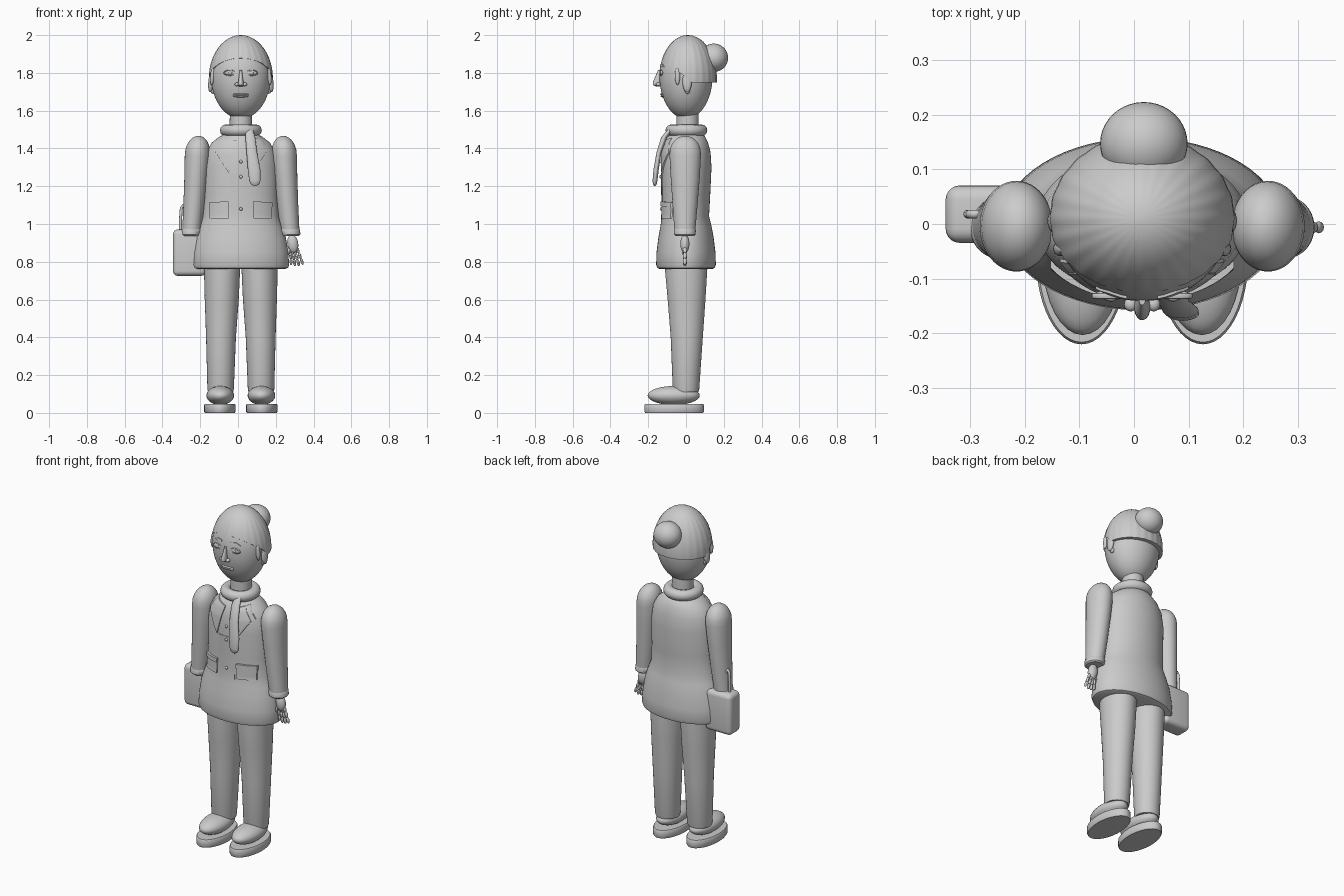
import bpy, bmesh, math
from mathutils import Matrix, Vector
from mathutils.bvhtree import BVHTree

cube = bpy.data.objects.get("Cube")
if cube:
    bpy.data.objects.remove(cube)

grey = bpy.data.materials.new("plain_grey")
grey.use_nodes = True
grey.diffuse_color = (0.6, 0.6, 0.6, 1)
grey.node_tree.nodes["Principled BSDF"].inputs["Base Color"].default_value = (0.6, 0.6, 0.6, 1)

MID = 0.015  # the figure's own centre line
SIDES = (("right", -1), ("left", 1))


def finish(name, bm, angle=40):
    bmesh.ops.recalc_face_normals(bm, faces=bm.faces)
    me = bpy.data.meshes.new(name)
    bm.to_mesh(me)
    bm.free()
    me.shade_smooth()
    me.set_sharp_from_angle(angle=math.radians(angle))
    me.materials.append(grey)
    ob = bpy.data.objects.new(name, me)
    bpy.context.collection.objects.link(ob)
    return ob


def loft(rings, s=1, n=48, flute=0.0):
    """Join horizontal ellipses given as (z, cx, cy, rx, ry)."""
    bm = bmesh.new()
    loops = []
    for z, cx, cy, rx, ry in rings:
        loop = []
        for i in range(n):
            a = math.tau * i / n
            k = 1 + flute * math.cos(24 * a)
            loop.append(bm.verts.new((MID + s * cx + k * rx * math.cos(a),
                                      cy + k * ry * math.sin(a), z)))
        loops.append(loop)
    for a, b in zip(loops, loops[1:]):
        for i in range(n):
            j = (i + 1) % n
            bm.faces.new((a[i], a[j], b[j], b[i]))
    bm.faces.new(loops[0])
    bm.faces.new(loops[-1])
    return bm


def egg(cy, zc, rx, ry, down, up, n=48, steps=24, flute=0.0):
    rings = []
    for i in range(steps + 1):
        t = math.pi * (0.01 + 0.98 * i / steps) - math.pi / 2
        h = up if t > 0 else down
        rings.append((zc + h * math.sin(t), 0, cy, rx * math.cos(t), ry * math.cos(t)))
    return loft(rings, n=n, flute=flute)


def ball(name, centre, radii, seg=24, tilt=0):
    bm = bmesh.new()
    m = (Matrix.Translation((MID + centre[0], centre[1], centre[2]))
         @ Matrix.Rotation(tilt, 4, "Y") @ Matrix.Diagonal((*radii, 1)))
    bmesh.ops.create_uvsphere(bm, u_segments=seg, v_segments=seg // 2, radius=1, matrix=m)
    return finish(name, bm)


def ring(name, centre, major, minor, scale=(1, 1, 1), turn=0):
    bpy.ops.mesh.primitive_torus_add(major_radius=major, minor_radius=minor, major_segments=40,
                                     minor_segments=12, location=(MID + centre[0], *centre[1:]),
                                     rotation=(turn, 0, 0))
    ob = bpy.context.object
    ob.name = name
    ob.scale = scale
    ob.data.shade_smooth()
    ob.data.materials.append(grey)


def tree_of(ob):
    return BVHTree.FromPolygons([v.co for v in ob.data.vertices],
                                [p.vertices for p in ob.data.polygons])


def front_y(tree, x, z):
    hit = tree.ray_cast(Vector((MID + x, -1, z)), Vector((0, 1, 0)))[0]
    return hit.y if hit else -0.1


def plate(name, tree, corners, s=1, lift=0.004, n=8):
    """Lay a thin four-cornered plate on the front of a body."""
    a, b, c, d = (Vector((s * x, z)) for x, z in corners)
    bm = bmesh.new()
    rows = []
    for i in range(n + 1):
        lo, hi = a.lerp(b, i / n), d.lerp(c, i / n)
        row = []
        for j in range(n + 1):
            p = lo.lerp(hi, j / n)
            row.append(bm.verts.new((MID + p.x, front_y(tree, p.x, p.y) - lift, p.y)))
        rows.append(row)
    for r, q in zip(rows, rows[1:]):
        for j in range(n):
            bm.faces.new((r[j], r[j + 1], q[j + 1], q[j]))
    # extrude back into the body for a closed edge
    back = bmesh.ops.extrude_face_region(bm, geom=bm.faces[:])["geom"]
    bmesh.ops.translate(bm, vec=(0, lift * 1.5, 0),
                        verts=[g for g in back if isinstance(g, bmesh.types.BMVert)])
    return finish(name, bm)


# Jacket body with flared skirt
jacket = finish("jacket", loft([
    (0.762, 0, 0, 0.235, 0.14), (0.768, 0, 0, 0.25, 0.152), (0.785, 0, 0, 0.256, 0.158),
    (0.85, 0, 0, 0.251, 0.156), (0.93, 0, 0, 0.238, 0.146), (0.99, 0, 0, 0.218, 0.135),
    (1.04, 0, -0.003, 0.2, 0.125), (1.15, 0, 0, 0.194, 0.128), (1.3, 0, 0.002, 0.194, 0.133),
    (1.38, 0, 0.002, 0.182, 0.128), (1.43, 0, 0.002, 0.155, 0.115),
    (1.465, 0, 0.002, 0.11, 0.098), (1.485, 0, 0.002, 0.06, 0.07)], n=64))
body = tree_of(jacket)

plate("placket", body, ((-0.058, 1.02), (0.052, 1.02), (0.052, 1.27), (-0.058, 1.27)), lift=0.003)
for i, z in enumerate((1.33, 1.25, 1.08)):
    ball(f"button_{i + 1}", (0, front_y(body, 0, z) - 0.004, z), (0.009, 0.007, 0.009), 12)
for side, s in SIDES:
    plate(side + "_lapel", body, ((0.02, 1.44), (0.065, 1.27), (0.135, 1.38), (0.09, 1.455)), s, 0.008)
    plate(side + "_lapel_notch", body, ((0.09, 1.36), (0.15, 1.39), (0.105, 1.46), (0.07, 1.45)), s, 0.006)
    plate(side + "_pocket", body, ((0.066, 1.03), (0.166, 1.03), (0.166, 1.11), (0.066, 1.115)), s, 0.009)
    plate(side + "_pocket_flap", body, ((0.064, 1.095), (0.168, 1.09), (0.168, 1.115), (0.064, 1.12)), s, 0.014)

# Neck, scarf ring and hanging scarf tail
finish("neck", loft([(1.44, 0, 0.008, 0.06, 0.06), (1.62, 0, 0.008, 0.058, 0.058)]))
ring("scarf_ring", (0, 0.002, 1.496), 0.08, 0.031)
finish("scarf_tail", loft([
    (1.505, 0.045, -0.08, 0.018, 0.012), (1.46, 0.05, -0.115, 0.026, 0.016),
    (1.38, 0.058, -0.143, 0.028, 0.013), (1.29, 0.07, -0.158, 0.033, 0.014),
    (1.23, 0.074, -0.164, 0.03, 0.013), (1.21, 0.075, -0.165, 0.022, 0.01),
    (1.202, 0.075, -0.165, 0.008, 0.004)], n=24))

# Head, hair cap and bun
head = finish("head", egg(0, 1.785, 0.158, 0.141, 0.228, 0.2))
face = tree_of(head)
hair = egg(0.01, 1.77, 0.169, 0.153, 0.23, 0.23, n=144, flute=0.005)
slope = Vector((0, 0.82, 1)).normalized()
for point, normal in (((0, 0, 1.75), (0, 0, 1)), ((0, -0.14, 1.89), slope)):
    cut = bmesh.ops.bisect_plane(hair, geom=hair.verts[:] + hair.edges[:] + hair.faces[:],
                                 plane_co=point, plane_no=normal, clear_inner=True)["geom_cut"]
    bmesh.ops.holes_fill(hair, edges=[e for e in cut if isinstance(e, bmesh.types.BMEdge)], sides=0)
finish("hair", hair)
ball("hair_bun", (0.003, 0.147, 1.88), (0.08, 0.076, 0.075), 40)

# Facial features
finish("nose", loft([(1.815, 0, -0.138, 0.006, 0.01), (1.78, 0, -0.145, 0.01, 0.018),
                     (1.75, 0, -0.152, 0.014, 0.024), (1.737, 0, -0.152, 0.015, 0.024),
                     (1.727, 0, -0.142, 0.01, 0.014)], n=20))
for name, z, h in (("upper_lip", 1.686, 0.006), ("lower_lip", 1.677, 0.007)):
    ball(name, (0, front_y(face, 0, z) + 0.002, z), (0.042, 0.012, h))
for side, s in SIDES:
    ball(side + "_nostril", (s * 0.021, -0.147, 1.739), (0.012, 0.013, 0.01), 16)
    y = front_y(face, s * 0.057, 1.8)
    ball(side + "_eye", (s * 0.057, y + 0.001, 1.8), (0.03, 0.009, 0.013))
    ball(side + "_iris", (s * 0.057, y - 0.007, 1.8), (0.01, 0.004, 0.01), 16)
    ring(side + "_eyelids", (s * 0.057, y - 0.001, 1.8), 0.031, 0.004, (1, 0.45, 1.3), math.pi / 2)
    plate(side + "_eyebrow", face, ((0.028, 1.835), (0.085, 1.832), (0.06, 1.848), (0.028, 1.845)), s, 0.005)
    ball(side + "_ear", (s * 0.156, 0.006, 1.755), (0.016, 0.025, 0.058), 24, -s * 0.12)
    ball(side + "_earlobe", (s * 0.148, 0.008, 1.705), (0.012, 0.014, 0.016), 16)
    ball(side + "_side_lock", (s * 0.15, -0.045, 1.785), (0.012, 0.014, 0.05), 16, -s * 0.1)

for side, s in SIDES:
    # Sleeve with rounded shoulder, and cuff
    dome = [(1.375 + 0.092 * math.sin(t), 0.23 - 0.006 * math.sin(t), -0.004,
             0.066 * math.cos(t), 0.083 * math.cos(t)) for t in (1.5, 1.3, 1.1, 0.9, 0.7, 0.45, 0.2)]
    finish(side + "_sleeve", loft(dome + [
        (1.36, 0.23, -0.004, 0.067, 0.083), (1.25, 0.237, -0.004, 0.062, 0.077),
        (1.1, 0.248, -0.005, 0.056, 0.066), (0.95, 0.262, -0.006, 0.049, 0.054)], s))
    finish(side + "_cuff", loft([
        (0.975, 0.26, -0.006, 0.049, 0.054), (0.967, 0.26, -0.006, 0.054, 0.058),
        (0.944, 0.262, -0.006, 0.053, 0.057), (0.937, 0.262, -0.006, 0.046, 0.05)], s))
    # Hand: palm, thumb and jointed fingers
    ball(side + "_palm", (s * 0.275, -0.006, 0.895), (0.029, 0.024, 0.05), 24, -s * 0.15)
    for f in range(4):
        for k in range(3):
            x = 0.262 + f * 0.013 + k * (0.002 + 0.003 * f)
            z = 0.85 - k * 0.03 + (0.005 if f in (1, 2) else 0.012)
            ball(f"{side}_finger_{f + 1}_joint_{k + 1}", (s * x, -0.006, z),
                 (0.008, 0.011, 0.019), 12, -s * 0.1 * f)
    ball(side + "_thumb", (s * 0.252, -0.01, 0.855), (0.009, 0.01, 0.028), 12, s * 0.3)

    # Trouser leg
    finish(side + "_trouser_leg", loft([
        (0.11, 0.107, 0.0, 0.066, 0.066), (0.125, 0.107, 0.0, 0.07, 0.07),
        (0.4, 0.105, 0.004, 0.079, 0.085), (0.6, 0.101, 0.003, 0.09, 0.1),
        (0.8, 0.099, 0.0, 0.097, 0.115), (0.9, 0.099, 0.0, 0.095, 0.11)], s))
    # Shoe upper and sole
    ball(side + "_shoe", (s * 0.109, -0.065, 0.092), (0.073, 0.138, 0.05), 32)
    finish(side + "_sole", loft([
        (0, 0.111, -0.063, 0.079, 0.153), (0.006, 0.111, -0.063, 0.083, 0.157),
        (0.042, 0.111, -0.063, 0.083, 0.157), (0.048, 0.111, -0.063, 0.079, 0.153)], s))

# Carried bag with handle
bm = bmesh.new()
bmesh.ops.create_cube(bm, size=1, matrix=Matrix.Translation((-0.257, 0.018, 0.848))
                      @ Matrix.Diagonal((0.175, 0.105, 0.245, 1)))
bmesh.ops.bevel(bm, geom=bm.edges[:], offset=0.026, segments=5, profile=0.5, affect="EDGES")
finish("bag", bm)

path = bpy.data.curves.new("bag_handle", "CURVE")
path.dimensions = "3D"
path.bevel_depth = 0.008
path.use_fill_caps = True
spline = path.splines.new("POLY")
points = [(-0.304, 0.95), (-0.304, 1.03), (-0.3, 1.085), (-0.292, 1.098), (-0.282, 1.085), (-0.25, 1.03), (-0.24, 0.95)]
spline.points.add(len(points) - 1)
for p, (x, z) in zip(spline.points, points):
    p.co = (x, 0.018, z, 1)
path.materials.append(grey)
bpy.context.collection.objects.link(bpy.data.objects.new("bag_handle", path))
